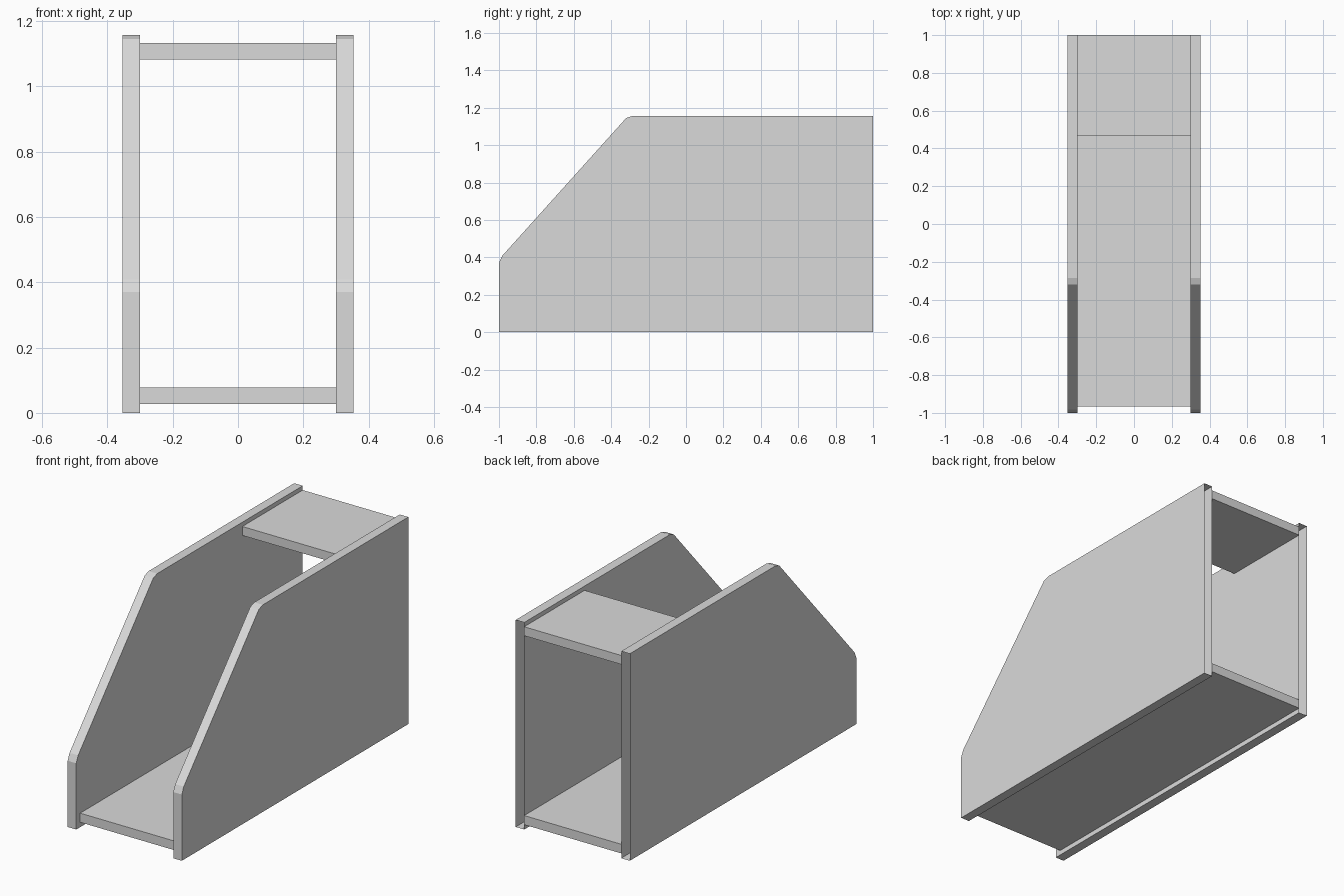
import bpy
import bmesh

cube = bpy.data.objects.get("Cube")
if cube:
    bpy.data.objects.remove(cube, do_unlink=True)

HALF_GAP, HALF_WIDTH = 0.30, 0.353
HEIGHT = 1.157

grey = bpy.data.materials.new("light_grey")
grey.use_nodes = True
colour = (0.70, 0.70, 0.70, 1)
grey.diffuse_color = colour
grey.node_tree.nodes["Principled BSDF"].inputs["Base Color"].default_value = colour


def extrude_profile(name, profile, x0, x1, open_back=False):
    """Solid from a (y, z) outline, running from x0 to x1."""
    bm = bmesh.new()
    face = bm.faces.new([bm.verts.new((x0, y, z)) for y, z in profile])
    # Keep the first outline as one cap and move a copy across as the other
    copy = bmesh.ops.duplicate(bm, geom=[face])["geom"]
    moved = [v for v in copy if isinstance(v, bmesh.types.BMVert)]
    bmesh.ops.translate(bm, verts=moved, vec=(x1 - x0, 0, 0))
    bmesh.ops.bridge_loops(bm, edges=bm.edges[:])
    bmesh.ops.recalc_face_normals(bm, faces=bm.faces)
    if open_back:
        back = [f for f in bm.faces if f.normal.y > 0.99]
        bmesh.ops.delete(bm, geom=back, context="FACES")
    mesh = bpy.data.meshes.new(name)
    bm.to_mesh(mesh)
    bm.free()
    mesh.materials.append(grey)
    obj = bpy.data.objects.new(name, mesh)
    bpy.context.collection.objects.link(obj)


# Side panels: sloped front with two chamfered corners, hollow and open at the back
outline = [(-1, 0), (-1, 0.37), (-0.983, 0.408),
           (-0.32, 1.145), (-0.285, HEIGHT), (1, HEIGHT), (1, 0)]
for name, side in (("left_panel", 1), ("right_panel", -1)):
    extrude_profile(name, outline, side * HALF_GAP, side * HALF_WIDTH, open_back=True)

# Shelves between the panels
for name, y0, z0, z1 in (("bottom_shelf", -0.965, 0.027, 0.078),
                         ("top_shelf", 0.467, 1.083, 1.133)):
    box = [(y0, z0), (1, z0), (1, z1), (y0, z1)]
    extrude_profile(name, box, -HALF_GAP, HALF_GAP)
